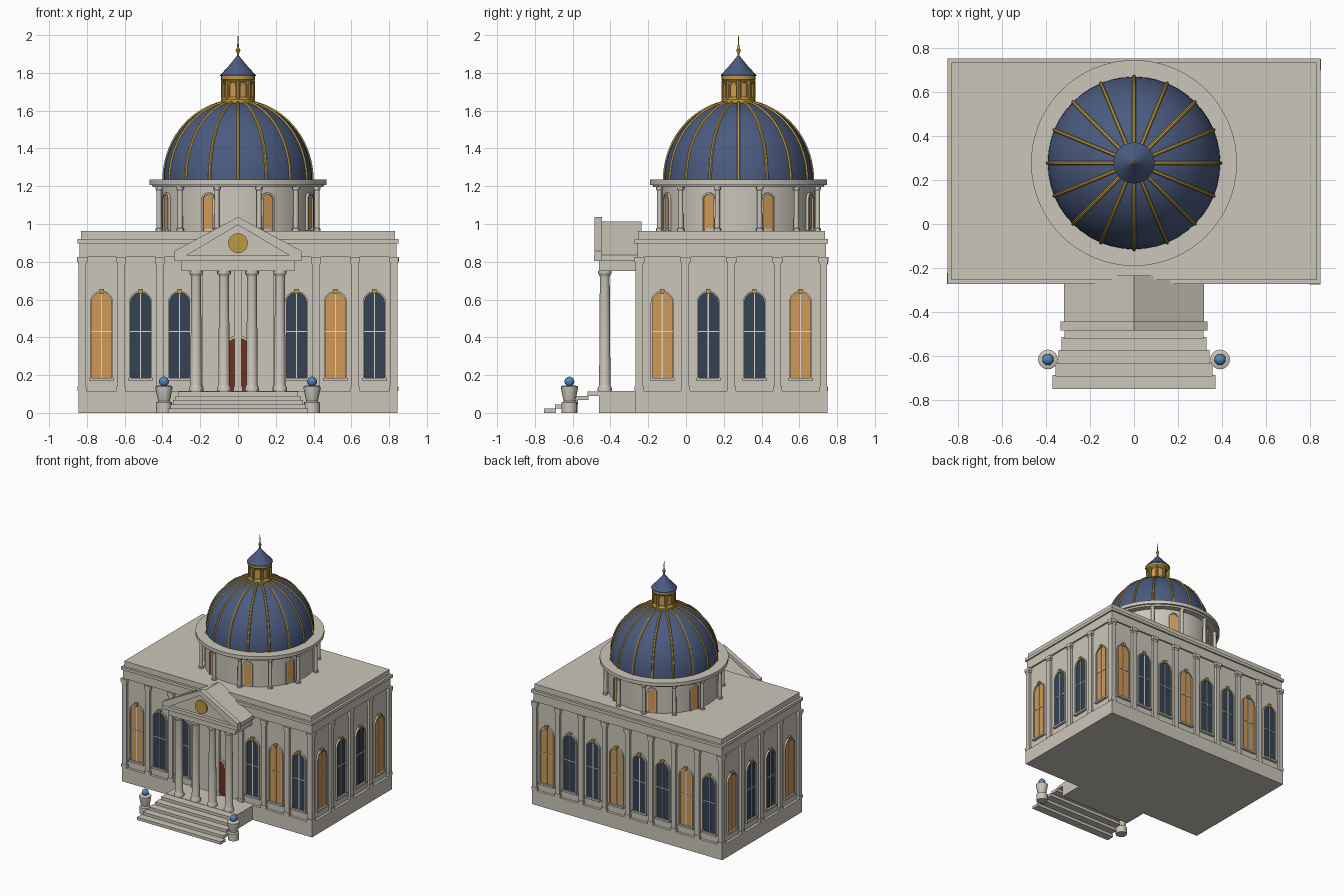
import bpy, bmesh, math
from mathutils import Matrix, Vector

if "Cube" in bpy.data.objects:
    bpy.data.objects.remove(bpy.data.objects["Cube"])

def material(name, r, g, b):
    m = bpy.data.materials.new(name)
    m.diffuse_color = (r, g, b, 1)
    m.use_nodes = True
    m.node_tree.nodes["Principled BSDF"].inputs["Base Color"].default_value = m.diffuse_color
    return m

STONE = material("pale stone", 0.60, 0.565, 0.49)
BLUE = material("dome blue", 0.07, 0.105, 0.215)
GOLD = material("gold", 0.50, 0.32, 0.055)
GLASS = material("dark glass", 0.035, 0.055, 0.09)
LIT = material("lit glass", 0.63, 0.32, 0.09)
DOOR = material("door red brown", 0.16, 0.028, 0.016)
GLOBE = material("globe blue", 0.09, 0.25, 0.50)
WHITE = material("glazing bar white", 0.72, 0.70, 0.65)

I = Matrix.Identity(4)
parts = {}

def part(name, mat):
    if name not in parts:
        parts[name] = (bmesh.new(), mat)
    return parts[name][0]

def box(bm, x, y, z, m=I):
    c = Vector((sum(x) / 2, sum(y) / 2, sum(z) / 2))
    s = Matrix.Diagonal((x[1] - x[0], y[1] - y[0], z[1] - z[0], 1))
    bmesh.ops.create_cube(bm, size=1, matrix=m @ Matrix.Translation(c) @ s)

def prism(bm, outline, y0, y1, m=I):
    """Extrude an (x, z) outline from y0 to y1."""
    a = [bm.verts.new(m @ Vector((x, y0, z))) for x, z in outline]
    b = [bm.verts.new(m @ Vector((x, y1, z))) for x, z in outline]
    n = len(a)
    bm.faces.new(a)
    bm.faces.new(b[::-1])
    for i in range(n):
        bm.faces.new((a[i], b[i], b[(i + 1) % n], a[(i + 1) % n]))

def revolve(bm, profile, loc=(0, 0, 0), n=16):
    """Turn an (r, z) profile about a vertical axis and cap its ends."""
    loc = Vector(loc)
    rings = []
    for r, z in profile:
        rings.append([bm.verts.new(loc + Vector((r * math.cos(math.tau * k / n),
                     r * math.sin(math.tau * k / n), z))) for k in range(n)])
    for a, b in zip(rings, rings[1:]):
        for k in range(n):
            j = (k + 1) % n
            bm.faces.new((a[k], a[j], b[j], b[k]))
    bm.faces.new(rings[0][::-1])
    bm.faces.new(rings[-1])

def arch(u, w, z0, spring, n=10):
    pts = [(u - w, z0), (u + w, z0)]
    return pts + [(u + w * math.cos(math.pi * k / n), spring + w * math.sin(math.pi * k / n))
                  for k in range(n + 1)]

def arch_frame(bm, u, w, t, z0, spring, depth, m):
    """Raised strip of width t around an arched opening."""
    inner, outer = arch(u, w, z0, spring)[1:], arch(u, w + t, z0, spring)[1:]
    inner.append((u - w, z0))
    outer.append((u - w - t, z0))
    for i in range(1, len(inner) - 1):
        prism(bm, [inner[i], outer[i], outer[i + 1], inner[i + 1]], -depth, 0, m)
    for s in (-1, 1):
        box(bm, sorted((u + s * w, u + s * (w + t))), (-depth, 0), (z0, spring), m)

def turn(x, y, angle):
    return Matrix.Translation((x, y, 0)) @ Matrix.Rotation(angle, 4, 'Z')

CY = 0.24   # middle of the main block

def block(name, hx, hy, z0, z1):
    box(part(name, STONE), (-hx, hx), (CY - hy, CY + hy), (z0, z1))

# Main block, from plinth to roof
block("plinth", 0.845, 0.508, 0, 0.115)
block("main_walls", 0.825, 0.4875, 0.115, 0.83)
block("frieze", 0.838, 0.50, 0.825, 0.90)
block("cornice", 0.85, 0.513, 0.897, 0.92)
block("roof_slab", 0.832, 0.495, 0.92, 0.963)

# Windows and pilasters on the four walls
for side in range(4):
    along_x = side % 2 == 0
    half, out, bays = (0.825, 0.4875, 8) if along_x else (0.4875, 0.825, 4)
    a = side * math.pi / 2
    m = turn(math.sin(a) * out, CY - math.cos(a) * out, a)
    step = 2 * half / bays
    for i in range(bays):
        p = -half + i * step
        pil = part("pilasters", STONE)
        box(pil, (p - 0.019, p + 0.019), (-0.019, 0.019), (0.115, 0.80), m)
        for w, z0, z1 in ((0.024, 0.115, 0.14), (0.023, 0.785, 0.80), (0.027, 0.80, 0.826)):
            box(pil, (p - w, p + w), (-w + 0.002, w - 0.002), (z0, z1), m)
        u = p + step / 2
        if side == 0 and i in (3, 4):
            continue
        lit = i % 3 == 0
        prism(part("lit_panes" if lit else "dark_panes", LIT if lit else GLASS),
              arch(u, 0.053, 0.185, 0.585), -0.006, 0.002, m)
        arch_frame(part("window_frames", STONE), u, 0.053, 0.008, 0.185, 0.585, 0.014, m)
        box(part("window_sills", STONE), (u - 0.066, u + 0.066), (-0.02, 0), (0.172, 0.186), m)
        bars = part("glazing_bars", WHITE)
        box(bars, (u - 0.003, u + 0.003), (-0.01, 0), (0.186, 0.636), m)
        box(bars, (u - 0.053, u + 0.053), (-0.01, 0), (0.428, 0.434), m)
        prism(part("keystones", GOLD), [(u - 0.009, 0.63), (u + 0.009, 0.63),
              (u + 0.013, 0.657), (u - 0.013, 0.657)], -0.02, 0, m)

# Entrance door
front = turn(0, CY - 0.4875, 0)
prism(part("door", DOOR), arch(0, 0.068, 0.115, 0.33), -0.008, 0.002, front)
arch_frame(part("door_frame", STONE), 0, 0.068, 0.012, 0.115, 0.33, 0.014, front)

# Portico floor and steps
box(part("portico_floor", STONE), (-0.318, 0.318), (-0.46, -0.24), (0, 0.115))
for i in range(5):
    w, y = 0.371 - 0.0135 * i, -0.752 + 0.0575 * i
    box(part("steps", STONE), (-w, w), (y, y + 0.064), (0.0225 * i, 0.0225 * (i + 1)))

# Portico columns
for x in (-0.222, -0.074, 0.074, 0.222):
    revolve(part("portico_columns", STONE), [(0.038, 0.115), (0.038, 0.13), (0.032, 0.142),
            (0.03, 0.15), (0.026, 0.72), (0.027, 0.725), (0.036, 0.738), (0.036, 0.752)],
            (x, -0.43, 0))

# Portico entablature, gable roof and pediment
box(part("portico_beam", STONE), (-0.298, 0.298), (-0.46, -0.24), (0.75, 0.81))
prism(part("portico_roof", STONE), [(-0.318, 0.805), (0.318, 0.805), (0.318, 0.835), (0, 1.012),
      (-0.318, 0.835)], -0.46, -0.235)
ped = part("pediment_moulding", STONE)
box(ped, (-0.335, 0.335), (-0.486, -0.445), (0.803, 0.832))
for s in (-1, 1):
    prism(ped, [(s * 0.335, 0.825), (s * 0.335, 0.858), (0, 1.037), (0, 0.995),
                (s * 0.275, 0.832)], -0.484, -0.445)
disc = [(0.052 * math.cos(math.tau * k / 24), 0.898 + 0.052 * math.sin(math.tau * k / 24))
        for k in range(24)]
prism(part("medallion", GOLD), disc, -0.474, -0.455)

# Urns with globes beside the steps
for x in (-0.392, 0.392):
    revolve(part("urns", STONE), [(0.042, 0), (0.042, 0.055), (0.03, 0.062), (0.034, 0.075),
            (0.044, 0.125), (0.045, 0.14), (0.03, 0.146)], (x, -0.617, 0))
    bmesh.ops.create_uvsphere(part("globes", GLOBE), u_segments=16, v_segments=10, radius=0.026,
                              matrix=Matrix.Translation((x, -0.617, 0.166)))

# Drum with colonnade and arched windows
DY = 0.278
C = (0, DY, 0)
revolve(part("drum", STONE), [(0.405, 0.955), (0.405, 1.21)], C, 48)
revolve(part("drum_cornice", STONE), [(0.45, 1.195), (0.455, 1.207), (0.469, 1.207),
        (0.469, 1.235)], C, 64)
for k in range(12):
    a = math.radians(15 + 30 * k)
    revolve(part("drum_columns", STONE), [(0.019, 0.96), (0.019, 0.975), (0.014, 0.98),
            (0.013, 1.175), (0.019, 1.185), (0.019, 1.2)],
            (0.433 * math.sin(a), DY - 0.433 * math.cos(a), 0), 12)
for k in range(8):
    a = math.radians(22.5 + 45 * k)
    m = turn(0.403 * math.sin(a), DY - 0.403 * math.cos(a), a)
    prism(part("drum_panes", LIT), arch(0, 0.028, 0.975, 1.13), -0.006, 0.01, m)
    arch_frame(part("drum_window_frames", STONE), 0, 0.028, 0.009, 0.965, 1.13, 0.014, m)

# Dome
def dome_point(t):
    return 0.393 * math.cos(t), 1.233 + 0.42 * math.sin(t)

ts = [math.radians(78) * i / 16 for i in range(17)]
revolve(part("dome", BLUE), [dome_point(t) for t in ts], C, 48)

# Gold ribs running up the dome
curve = bpy.data.curves.new("rib_paths", 'CURVE')
curve.dimensions = '3D'
curve.bevel_depth = 0.0085
curve.bevel_resolution = 1
curve.use_fill_caps = True
for k in range(16):
    a = math.tau * k / 16
    sp = curve.splines.new('POLY')
    sp.points.add(len(ts) - 1)
    for pt, t in zip(sp.points, ts):
        r, z = dome_point(t)
        pt.co = (r * math.cos(a), DY + r * math.sin(a), z, 1)
tmp = bpy.data.objects.new("rib_paths", curve)
part("dome_ribs", GOLD).from_mesh(bpy.data.meshes.new_from_object(tmp))
bpy.data.objects.remove(tmp)

# Lantern, its roof and finial
revolve(part("lantern_base", GOLD), [(0.09, 1.635), (0.09, 1.658), (0.08, 1.672)], C, 24)
revolve(part("lantern_core", LIT), [(0.072, 1.665), (0.072, 1.77)], C, 16)
revolve(part("lantern_cap", GOLD), [(0.08, 1.752), (0.09, 1.765), (0.09, 1.787)], C, 24)
for k in range(8):
    a = math.tau * k / 8
    revolve(part("lantern_posts", GOLD), [(0.012, 1.665), (0.012, 1.76)],
            (0.077 * math.cos(a), DY + 0.077 * math.sin(a), 0), 8)
    b = a + math.pi / 8
    m = turn(0.071 * math.sin(b), DY - 0.071 * math.cos(b), b)
    arch_frame(part("lantern_arches", GOLD), 0, 0.017, 0.008, 1.668, 1.73, 0.008, m)
revolve(part("lantern_roof", BLUE), [(0.094, 1.783), (0.094, 1.788), (0.045, 1.842),
        (0.006, 1.89)], C, 24)
revolve(part("finial", GOLD), [(0.007, 1.88), (0.006, 1.905), (0.012, 1.915), (0.012, 1.922),
        (0.005, 1.935), (0.001, 2.0)], C, 10)

# Turn every part into an object
for name, (bm, mat) in parts.items():
    bmesh.ops.recalc_face_normals(bm, faces=bm.faces[:])
    mesh = bpy.data.meshes.new(name)
    bm.to_mesh(mesh)
    bm.free()
    mesh.materials.clear()
    mesh.materials.append(mat)
    for p in mesh.polygons:
        p.use_smooth = True
        p.material_index = 0
    mesh.set_sharp_from_angle(angle=math.radians(30))
    bpy.context.collection.objects.link(bpy.data.objects.new(name, mesh))
